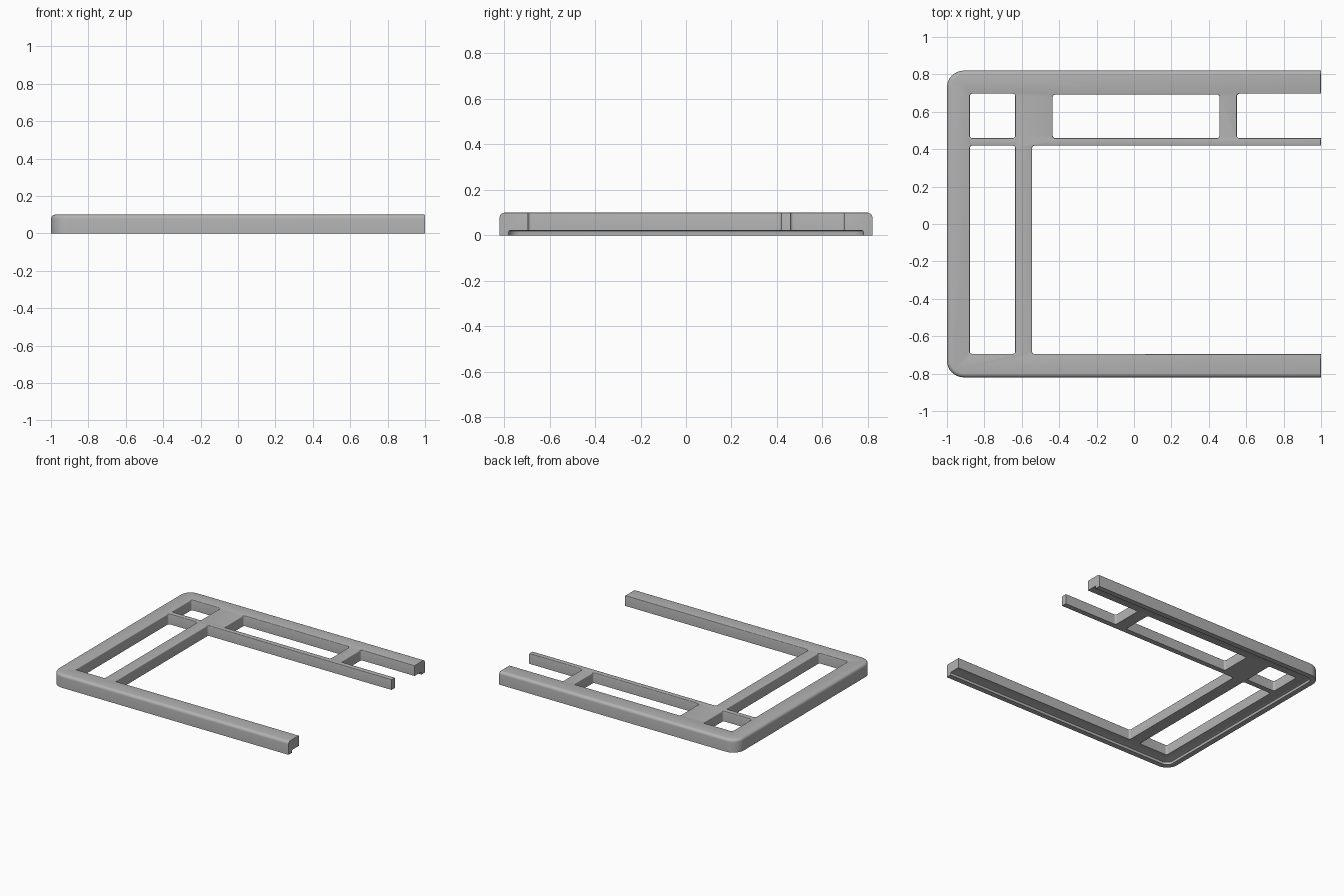
import bpy, bmesh, math

default = bpy.data.objects.get("Cube")
if default:
    bpy.data.objects.remove(default, do_unlink=True)

HEIGHT = 0.1
END = 1.3        # cutters and blank run past the open end

grey = bpy.data.materials.new("mid_grey")
grey.use_nodes = True
colour = (0.45, 0.45, 0.45, 1)
grey.diffuse_color = colour
grey.node_tree.nodes["Principled BSDF"].inputs["Base Color"].default_value = colour


def rounded_prism(name, x0, x1, y0, y1, radius, levels, steps=8):
    """Stack of rounded rectangles; levels are (z, inset) pairs."""
    bm = bmesh.new()
    loops = []
    for z, inset in levels:
        r = max(radius - inset, 0.002)
        corners = [(x1 - inset - r, y1 - inset - r), (x0 + inset + r, y1 - inset - r),
                   (x0 + inset + r, y0 + inset + r), (x1 - inset - r, y0 + inset + r)]
        loop = []
        for quarter, (cx, cy) in enumerate(corners):
            for i in range(steps + 1):
                a = (quarter + i / steps) * math.pi / 2
                loop.append(bm.verts.new((cx + r * math.cos(a), cy + r * math.sin(a), z)))
        loops.append(loop)
    for low, high in zip(loops, loops[1:]):
        for i in range(len(low)):
            j = (i + 1) % len(low)
            bm.faces.new((low[i], low[j], high[j], high[i]))
    bm.faces.new(loops[0][::-1])
    bm.faces.new(loops[-1])
    mesh = bpy.data.meshes.new(name)
    bm.to_mesh(mesh)
    bm.free()
    mesh.materials.append(grey)
    obj = bpy.data.objects.new(name, mesh)
    bpy.context.collection.objects.link(obj)
    return obj


def fillet(radius, sign, steps=5):
    """Quarter-round levels ending at the top surface (sign -1 flares out)."""
    levels = []
    for i in range(steps + 1):
        a = i / steps * math.pi / 2
        if sign > 0:
            levels.append((HEIGHT - radius + radius * math.sin(a), radius * (1 - math.cos(a))))
        else:
            levels.append((HEIGHT - radius + radius * math.sin(a), -radius * (1 - math.cos(a))))
    return levels


# Frame blank with a rounded upper outer edge
frame = rounded_prism("case_frame", -1, END - 0.1, -0.82, 0.82, 0.09,
                      [(0, 0)] + fillet(0.022, 1))

# Shallow recess under the frame, leaving a lip round the closed sides
recess = rounded_prism("recess_cutter", -0.96, END, -0.78, 0.78, 0.05,
                       [(-0.1, 0), (0.016, 0), (0.019, 0.001), (0.021, 0.005)])

# Openings and the flat end, each with a slightly eased top edge
flare = [(-0.1, 0)] + fillet(0.005, -1, 3) + [(0.2, -0.005)]
openings = {
    "corner_opening": (-0.878, -0.635, 0.459, 0.697),
    "long_opening": (-0.435, 0.457, 0.459, 0.692),
    "end_opening": (0.55, END, 0.459, 0.697),
    "side_opening": (-0.878, -0.635, -0.695, 0.419),
    "main_opening": (-0.545, END, -0.695, 0.419),
}
cutters = [recess]
for name, bounds in openings.items():
    cutters.append(rounded_prism(name + "_cutter", *bounds, 0.014, flare))
cutters.append(rounded_prism("open_end_cutter", 1, END + 0.2, -1, 1, 0.014, flare))

for cutter in cutters:
    mod = frame.modifiers.new(cutter.name, "BOOLEAN")
    mod.operation = "DIFFERENCE"
    mod.solver = "EXACT"
    mod.object = cutter
    cutter.hide_render = True

# Bake the cuts, then drop the cutters
bpy.context.view_layer.update()
depsgraph = bpy.context.evaluated_depsgraph_get()
result = bpy.data.meshes.new_from_object(frame.evaluated_get(depsgraph))
frame.modifiers.clear()
frame.data = result
for cutter in cutters:
    bpy.data.objects.remove(cutter, do_unlink=True)

# Smooth fillets, crisp edges elsewhere
bpy.ops.object.select_all(action="DESELECT")
frame.select_set(True)
bpy.context.view_layer.objects.active = frame
bpy.ops.object.shade_smooth_by_angle(angle=math.radians(35))
